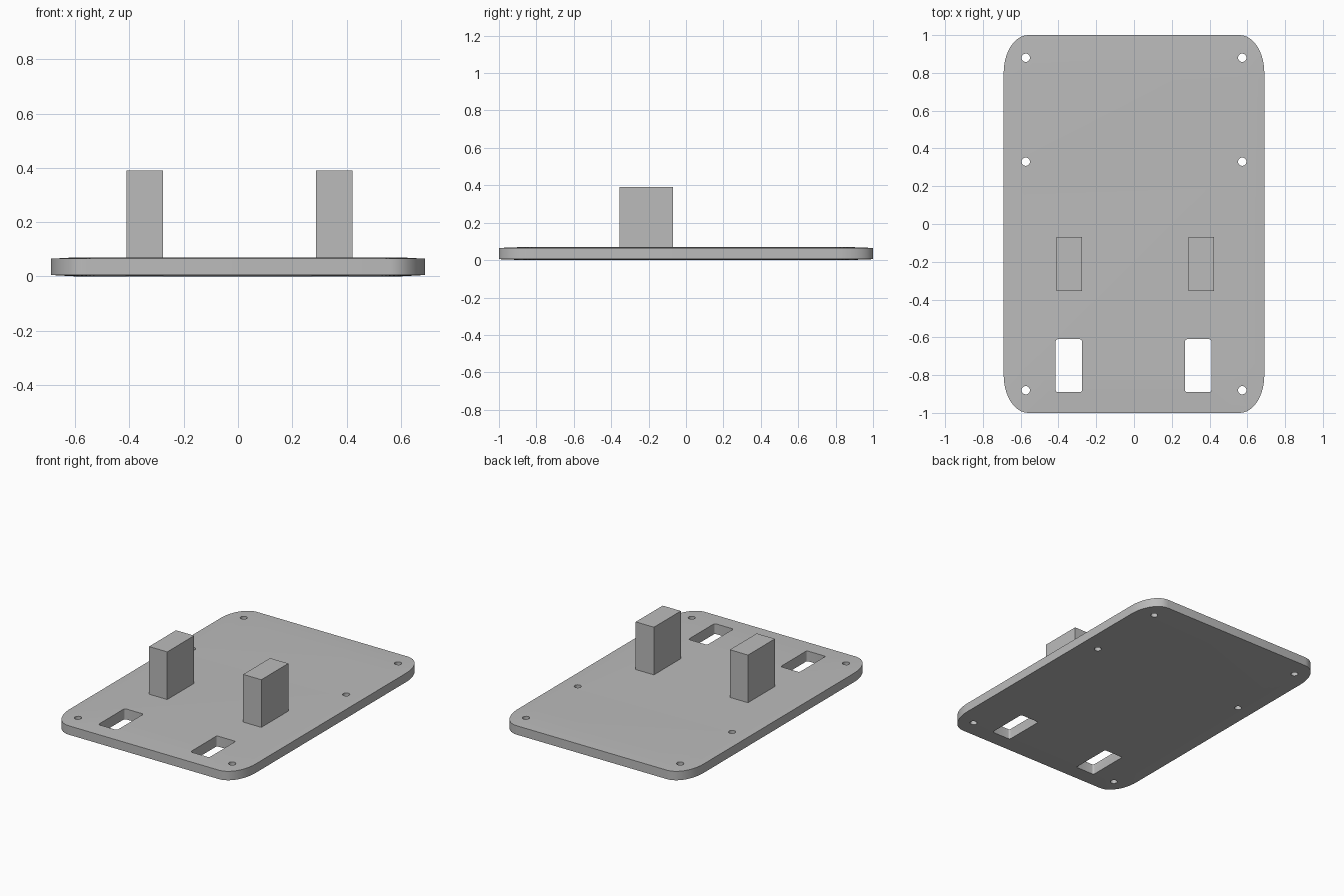
import bpy, bmesh
from math import cos, sin, pi

cube = bpy.data.objects.get("Cube")
if cube:
    bpy.data.objects.remove(cube, do_unlink=True)

grey = bpy.data.materials.new("plain_grey")
grey.use_nodes = True
COLOUR = (0.5, 0.5, 0.5, 1)
grey.diffuse_color = COLOUR
grey.node_tree.nodes["Principled BSDF"].inputs["Base Color"].default_value = COLOUR


def rounded_rect(cx, cy, hx, hy, rx, ry, steps):
    """Counter-clockwise outline with elliptical corners."""
    points = []
    for q, (sx, sy) in enumerate([(1, 1), (-1, 1), (-1, -1), (1, -1)]):
        for i in range(steps + 1):
            a = (q + i / steps) * pi / 2
            points.append((cx + sx * (hx - rx) + rx * cos(a),
                           cy + sy * (hy - ry) + ry * sin(a)))
    return points


def loft(name, layers):
    """Closed solid through a stack of (outline, z) layers."""
    bm = bmesh.new()
    rings = [[bm.verts.new((x, y, z)) for x, y in outline] for outline, z in layers]
    n = len(rings[0])
    for low, high in zip(rings, rings[1:]):
        for i in range(n):
            j = (i + 1) % n
            bm.faces.new((low[i], low[j], high[j], high[i]))
    bm.faces.new(rings[0][::-1])
    bm.faces.new(rings[-1])
    mesh = bpy.data.meshes.new(name)
    bm.to_mesh(mesh)
    bm.free()
    mesh.materials.append(grey)
    obj = bpy.data.objects.new(name, mesh)
    bpy.context.collection.objects.link(obj)
    return obj


# Base plate, very slightly crowned above and below
W, T = 0.69, 0.07
outer = rounded_rect(0, 0, W, 1, 0.13, 0.2, 12)
inner = [(x * 0.87, y * 0.87) for x, y in outer]
plate = loft("base_plate", [(inner, 0), (outer, 0.005), (outer, T - 0.005), (inner, T)])

# Screw holes and rectangular slots
cutters = []
for y in (0.88, 0.33, -0.88):
    for x in (-0.573, 0.573):
        hole = rounded_rect(x, y, 0.022, 0.022, 0.0219, 0.0219, 6)
        cutters.append(loft("screw_hole_cutter", [(hole, -0.1), (hole, 0.2)]))
for x in (-0.345, 0.34):
    slot = rounded_rect(x, -0.75, 0.07, 0.14, 0.012, 0.012, 4)
    cutters.append(loft("slot_cutter", [(slot, -0.1), (slot, 0.2)]))

for cutter in cutters:
    cutter.hide_render = True
    cutter.hide_set(True)
    mod = plate.modifiers.new("cut", "BOOLEAN")
    mod.operation = "DIFFERENCE"
    mod.solver = "EXACT"
    mod.object = cutter

# Apply the cuts and remove the cutters
bpy.context.view_layer.update()
cut_mesh = bpy.data.meshes.new_from_object(
    plate.evaluated_get(bpy.context.evaluated_depsgraph_get()))
plate.modifiers.clear()
plate.data = cut_mesh
for cutter in cutters:
    bpy.data.objects.remove(cutter, do_unlink=True)

# Upright blocks
for name, x in (("right_block", -0.344), ("left_block", 0.355)):
    bpy.ops.mesh.primitive_cube_add(size=1, location=(x, -0.213, 0.2275))
    block = bpy.context.object
    block.name = name
    block.scale = (0.135, 0.286, 0.325)
    block.data.materials.append(grey)

# Smooth the rounded corners and holes, keeping edges sharp
bpy.ops.object.select_all(action="DESELECT")
plate.select_set(True)
bpy.context.view_layer.objects.active = plate
bpy.ops.object.shade_smooth_by_angle(angle=pi / 6)
